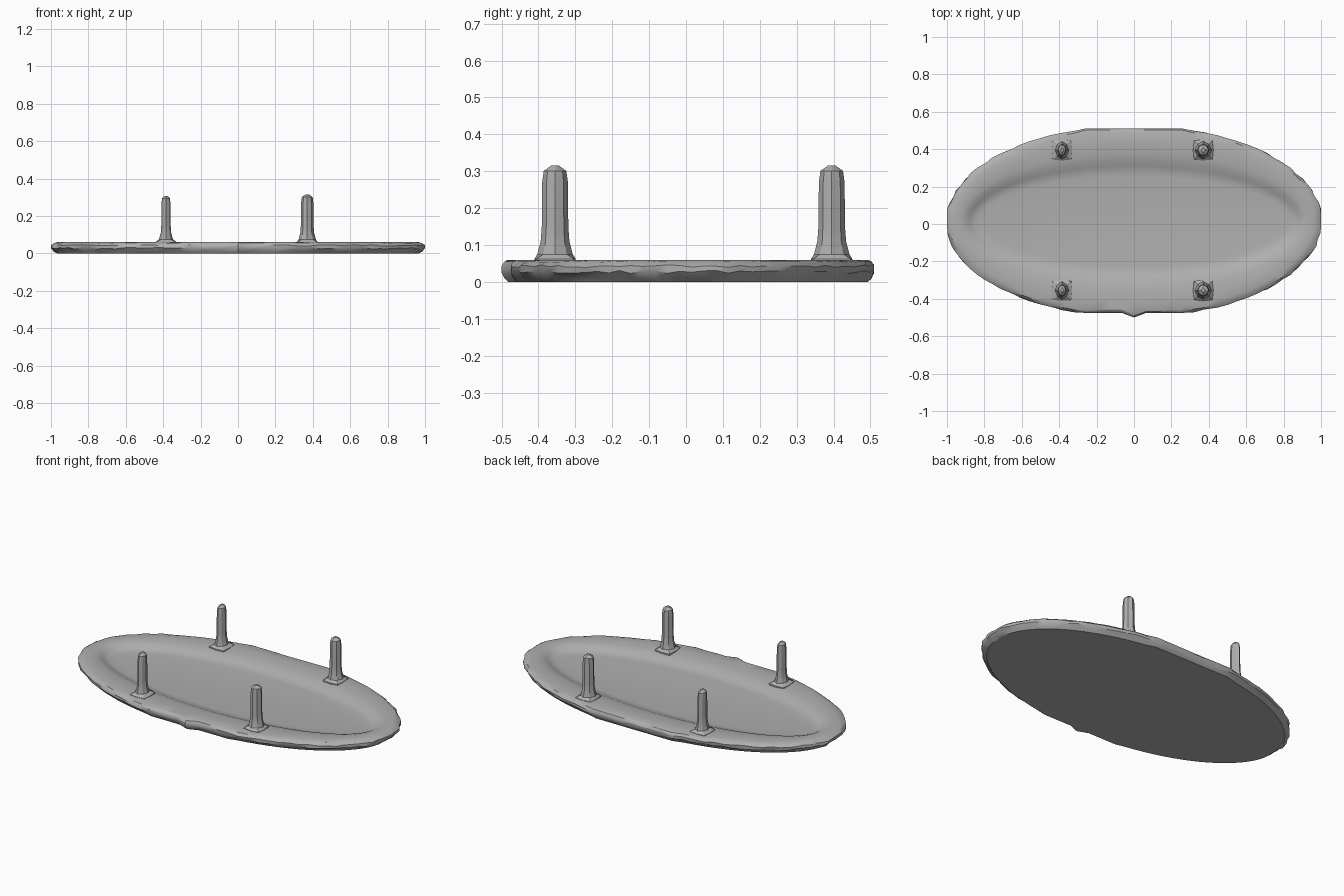
import bpy, bmesh, math, random
from math import cos, sin, pi

if "Cube" in bpy.data.objects:
    bpy.data.objects.remove(bpy.data.objects["Cube"])

random.seed(4)
grey = bpy.data.materials.new("plain grey")
grey.diffuse_color = (0.43, 0.43, 0.43, 1)
grey.use_nodes = True
grey.node_tree.nodes["Principled BSDF"].inputs["Base Color"].default_value = grey.diffuse_color


def loft(name, rings, angle):
    """Join closed rings of points into a capped solid."""
    bm = bmesh.new()
    loops = [[bm.verts.new(p) for p in ring] for ring in rings]
    for a, b in zip(loops, loops[1:]):
        n = len(a)
        for i in range(n):
            j = (i + 1) % n
            bm.faces.new((a[i], a[j], b[j], b[i]))
    bm.faces.new(loops[0][::-1])
    bm.faces.new(loops[-1])
    bmesh.ops.recalc_face_normals(bm, faces=bm.faces)
    mesh = bpy.data.meshes.new(name)
    bm.to_mesh(mesh)
    bm.free()
    mesh.materials.append(grey)
    obj = bpy.data.objects.new(name, mesh)
    bpy.context.collection.objects.link(obj)
    bpy.ops.object.select_all(action='DESELECT')
    bpy.context.view_layer.objects.active = obj
    obj.select_set(True)
    bpy.ops.object.shade_smooth_by_angle(angle=math.radians(angle))
    return obj


def clamp(v, low, high):
    return max(low, min(high, v))


N = 96
MID_Y = 0.015


def oval(rx, ry, z, chip=0.0, cut=0.0):
    """Oval ring; cut flattens the ends and sides, chip roughens the edge."""
    ring = []
    for i in range(N):
        t = 2 * pi * i / N
        s = 1 - random.random() * chip
        x, y = rx * cos(t) * s, MID_Y + ry * sin(t) * s
        if cut:
            x = clamp(x, -1 * cut, 1 * cut)
            if abs(x) < 0.29:
                y = math.copysign(0.51 if y > 0 else 0.475, y) * cut
            y = clamp(y, -0.475 * cut, 0.51 * cut)
            # small nib at the middle of the front edge
            if y < 0 and abs(x) < 0.05:
                y = -0.5 * cut
        ring.append((x, y, z + random.uniform(-0.3, 0.3) * chip))
    return ring


# Shallow dish: flat base, chipped outer edge, rounded rim, sunken floor
dish = [
    oval(0.975, 0.485, 0.0, 0, 0.965),
    oval(0.995, 0.50, 0.012, 0.014, 0.985),
    oval(1.01, 0.515, 0.027, 0.014, 1.0),
    oval(1.01, 0.515, 0.043, 0.012, 1.0),
    oval(0.99, 0.50, 0.055, 0.006, 0.985),
    oval(0.965, 0.475, 0.06, 0, 0.965),
    oval(0.935, 0.42, 0.06),
    oval(0.915, 0.365, 0.057),
    oval(0.895, 0.325, 0.050),
    oval(0.875, 0.295, 0.038),
    oval(0.855, 0.27, 0.030),
    oval(0.825, 0.24, 0.027),
]
loft("oval_dish", dish, 30)


# Upright pegs with square flared feet and blunt tips
def peg(name, x, y, half_x, half_y, top):
    levels = [(0.056, 0.056, 0.045), (0.054, 0.056, 0.062),
              (half_x + 0.012, half_y + 0.012, 0.075),
              (half_x + 0.003, half_y + 0.003, 0.11),
              (half_x, half_y, 0.15), (half_x * 0.97, half_y * 0.97, top - 0.045),
              (half_x * 0.85, half_y * 0.85, top - 0.014),
              (half_x * 0.3, half_y * 0.3, top)]
    rings = []
    for k, (rx, ry, z) in enumerate(levels):
        corner = 0.9 if k < 2 else 0.66
        ring = []
        for i in range(8):
            a = i * pi / 4
            s = corner / cos(pi / 4) if i % 2 else 1.0
            ring.append((x + rx * cos(a) * s, y + ry * sin(a) * s, z))
        rings.append(ring)
    loft(name, rings, 25)


for side, y in (("front", -0.355), ("back", 0.395)):
    peg(side + "_left_peg", -0.385, y, 0.025, 0.036, 0.308)
    peg(side + "_right_peg", 0.37, y, 0.034, 0.036, 0.315)
